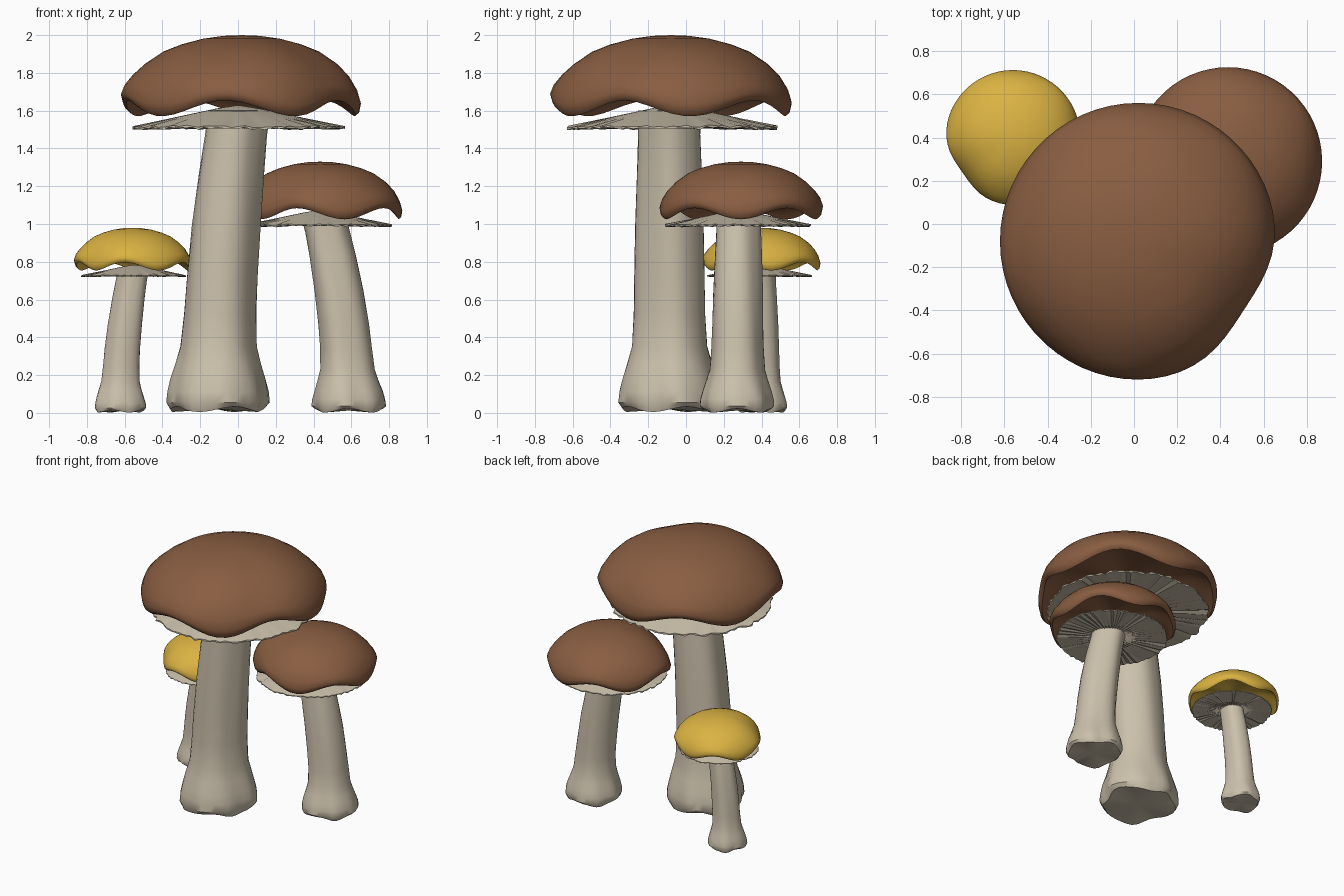
import bpy, bmesh, math, random
from mathutils import Vector

random.seed(4)
cube = bpy.data.objects.get("Cube")
if cube:
    bpy.data.objects.remove(cube)


def material(name, rgb):
    mat = bpy.data.materials.new(name)
    mat.use_nodes = True
    color = (*rgb, 1)
    mat.diffuse_color = color
    mat.node_tree.nodes["Principled BSDF"].inputs["Base Color"].default_value = color
    return mat


brown = material("brown cap", (.25, .11, .053))
yellow = material("yellow cap", (.71, .45, .055))
cream = material("cream flesh", (.6, .53, .41))


def loft(name, rings, start, end, mat, sharp):
    """Skin a stack of equal rings and close both ends with a fan."""
    bm = bmesh.new()
    loops = [[bm.verts.new(p) for p in ring] for ring in rings]
    first, last = bm.verts.new(start), bm.verts.new(end)
    count = len(loops[0])
    for i in range(count):
        j = (i + 1) % count
        bm.faces.new((first, loops[0][i], loops[0][j]))
        for a, b in zip(loops, loops[1:]):
            bm.faces.new((a[i], b[i], b[j], a[j]))
        bm.faces.new((last, loops[-1][j], loops[-1][i]))
    bmesh.ops.recalc_face_normals(bm, faces=bm.faces)
    mesh = bpy.data.meshes.new(name)
    bm.to_mesh(mesh)
    bm.free()
    mesh.materials.append(mat)
    obj = bpy.data.objects.new(name, mesh)
    bpy.context.collection.objects.link(obj)
    bpy.ops.object.select_all(action="DESELECT")
    obj.select_set(True)
    bpy.context.view_layer.objects.active = obj
    bpy.ops.object.shade_smooth_by_angle(angle=math.radians(sharp))
    return obj


def angles(count):
    return [math.tau * i / count for i in range(count)]


def polar(center, radius, angle, z):
    return Vector((center[0] + radius * math.cos(angle),
                   center[1] + radius * math.sin(angle), z))


# Cap section: radius and height fractions, over the dome and in under the lip
DOME = [(.15, .99), (.32, .95), (.5, .87), (.65, .77), (.8, .6), (.9, .44),
        (.97, .27), (1, .12), (.985, .02), (.955, -.02),
        (.92, .04), (.85, .14), (.7, .23), (.4, .29)]


def cap(name, center, radius, rim, top, low, dent, mat):
    height = top - rim
    rings = []
    for r, h in DOME:
        ring = []
        wave = max(0, 1 - max(h, 0) / .5) * height * .11
        for a in angles(60):
            # One flattened side and five drooping lobes along the rim
            away = math.remainder(a - math.radians(dent), math.tau)
            plan = 1 - .09 * math.exp(-(away / .45) ** 2)
            droop = wave * math.cos(5 * (a - math.radians(low)))
            ring.append(polar(center, radius * r * plan, a, rim + h * height - droop))
        rings.append(ring)
    loft(name, rings, (*center, top), (*center, rim + .3 * height), mat, 60)


def gills(name, center, radius, z):
    """Shallow cone with a ragged edge and a pleated underside."""
    fan = angles(96)
    ragged = [random.uniform(.965, 1.01) for _ in fan]
    wobble = [random.uniform(-.012, .012) * radius for _ in fan]
    rings = []
    for r, h in ((.2, .2), (.6, .115), (1, .03), (1, .005), (.65, .012), (.2, .012)):
        ring = []
        for i, a in enumerate(fan):
            edge = ragged[i] if r == 1 else 1
            pleat = (i % 2) * .014 * radius if h < .02 else 0
            lift = wobble[i] if r == 1 else 0
            ring.append(polar(center, radius * r * edge, a, z + h * radius + pleat + lift))
        rings.append(ring)
    loft(name, rings, (*center, z + .23 * radius), (*center, z + .01), cream, 35)


# Stem section: height and radius fractions, flared at the foot
FLARE = [(.012, 1.36), (.035, 1.48), (.07, 1.46), (.11, 1.38), (.16, 1.25), (.22, 1.11),
         (.33, 1.05), (.45, 1.03), (.62, 1), (.8, .95), (.92, .91), (1, .92)]


def stem(name, foot, head, radius, height, turn):
    foot, head = Vector(foot), Vector(head)
    rings = []
    for f, r in FLARE:
        center = foot.lerp(head, f * f)
        knobbly = max(0, 1 - f / .22)
        ring = []
        for a in angles(36):
            fold = (.03 * math.sin(3 * a + turn + f) + .022 * math.sin(5 * a - turn + 2 * f)
                    + .03 * knobbly * math.sin(8 * a + turn + 9 * f)
                    + random.uniform(-.008, .008))
            bump = radius * .08 * math.sin(4 * a + turn) if f < .02 else 0
            ring.append(polar(center, radius * r * (1 + fold), a, f * height + bump))
        rings.append(ring)
    # Seat the lowest point of the foot on the ground
    for p in rings[0]:
        p.z = max(p.z, 0)
    loft(name, rings, (*foot, .012 * height), (*head, height), cream, 40)


# Large mushroom
stem("large_stem", (-.11, -.085), (0, -.085), .18, 1.6, 0)
gills("large_gills", (0, -.07), .56, 1.5)
cap("large_cap", (.02, -.08), .64, 1.62, 2, -62, -33, brown)

# Medium mushroom
stem("medium_stem", (.585, .27), (.45, .275), .13, 1.04, 1.5)
gills("medium_gills", (.43, .275), .385, .985)
cap("medium_cap", (.435, .29), .435, 1.06, 1.33, 0, -125, brown)

# Small mushroom
stem("small_stem", (-.625, .4), (-.55, .39), .09, .76, 3)
gills("small_gills", (-.55, .39), .278, .72)
cap("small_cap", (-.56, .4), .312, .78, .98, -62, 215, yellow)
